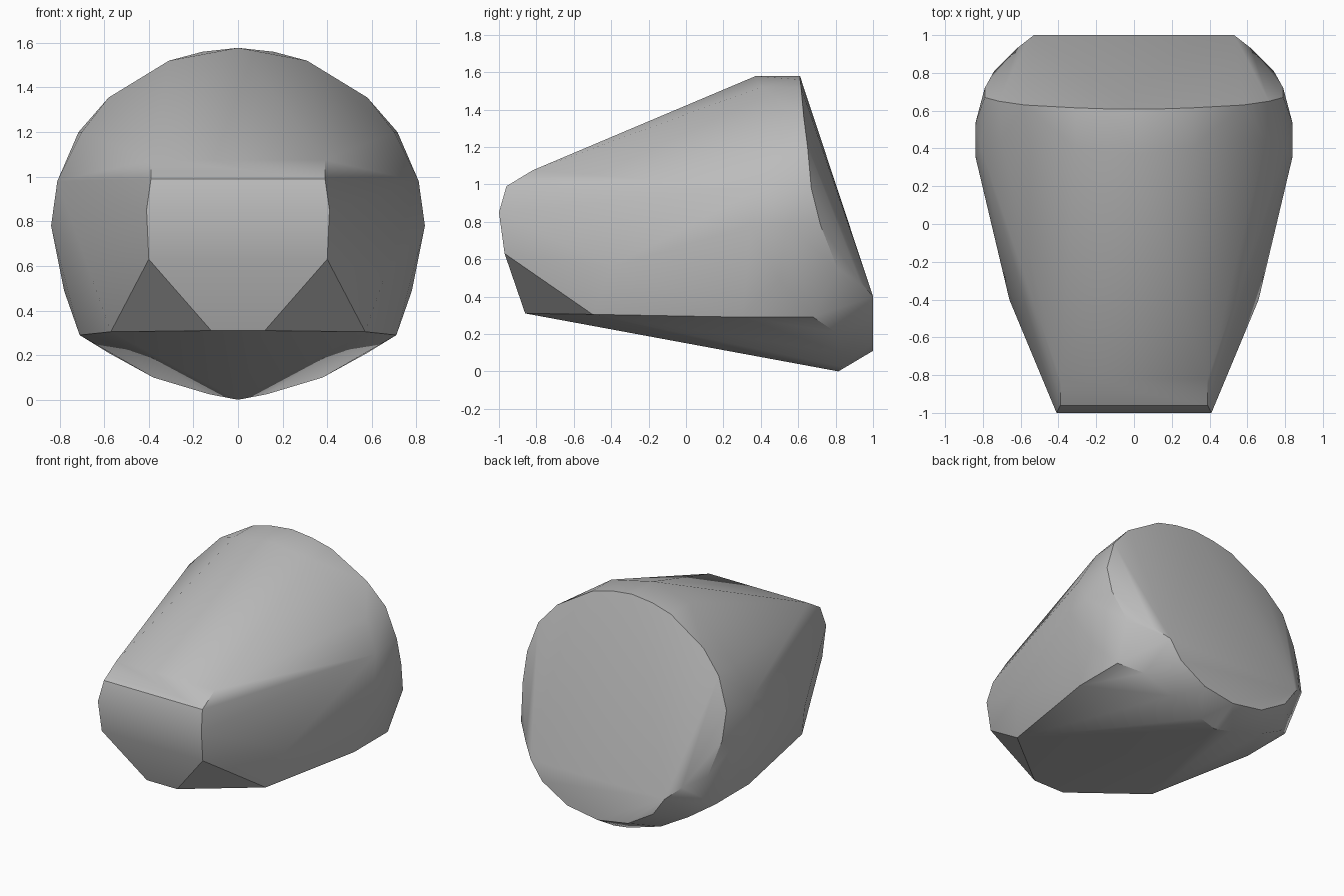
import bpy, bmesh, math

cube = bpy.data.objects.get("Cube")
if cube:
    bpy.data.objects.remove(cube, do_unlink=True)

grey = bpy.data.materials.new("mid grey")
grey.use_nodes = True
colour = (0.5, 0.5, 0.5, 1)
grey.diffuse_color = colour
grey.node_tree.nodes["Principled BSDF"].inputs["Base Color"].default_value = colour

# Half outlines of each part of the shell (x, y, z)
nose = [(.41, -1, .85), (.39, -.96, .99), (.39, -.82, 1.075), (.4, -.97, .63)]
chin = [(.12, -.86, .31), (.57, -.5, .305), (.66, -.4, .56)]
crown = [(0, .37, 1.578), (0, .61, 1.578), (.16, .61, 1.56), (.31, .4, 1.52), (.31, .615, 1.52)]
flank = [(.58, .63, 1.355), (.715, .65, 1.2), (.7, .45, 1.2), (.79, .67, .98),
         (.81, .4, .98), (.838, .35, .78), (.838, .54, .78), (.79, .72, .78)]
lower_flank = [(.78, .5, .49), (.71, .3, .29), (.71, .68, .29), (.74, .81, .55)]
back_rim = [(.62, .93, .48), (.53, 1, .4), (.44, 1, .27), (.24, 1, .15), (0, 1, .11)]
keel = [(0, .815, 0), (.13, .83, .025), (.38, .83, .1), (.58, .8, .21)]

# Mirror the outlines and skin them as one shell
bm = bmesh.new()
for part in (nose, chin, crown, flank, lower_flank, back_rim, keel):
    for x, y, z in part:
        for side in ((1, -1) if x else (1,)):
            bm.verts.new((side * x, y, z))
hull = bmesh.ops.convex_hull(bm, input=bm.verts[:])
spare = {v for v in hull["geom_interior"] + hull["geom_unused"] if isinstance(v, bmesh.types.BMVert)}
bmesh.ops.delete(bm, geom=list(spare), context="VERTS")
bmesh.ops.dissolve_limit(bm, angle_limit=math.radians(0.5), verts=bm.verts[:], edges=bm.edges[:])
bmesh.ops.recalc_face_normals(bm, faces=bm.faces[:])
mesh = bpy.data.meshes.new("rounded_shell")
bm.to_mesh(mesh)
bm.free()
mesh.materials.append(grey)
shell = bpy.data.objects.new("rounded_shell", mesh)
bpy.context.collection.objects.link(shell)

# Soft sides with crisp rims
bpy.context.view_layer.objects.active = shell
shell.select_set(True)
bpy.ops.object.shade_smooth_by_angle(angle=math.radians(35))
